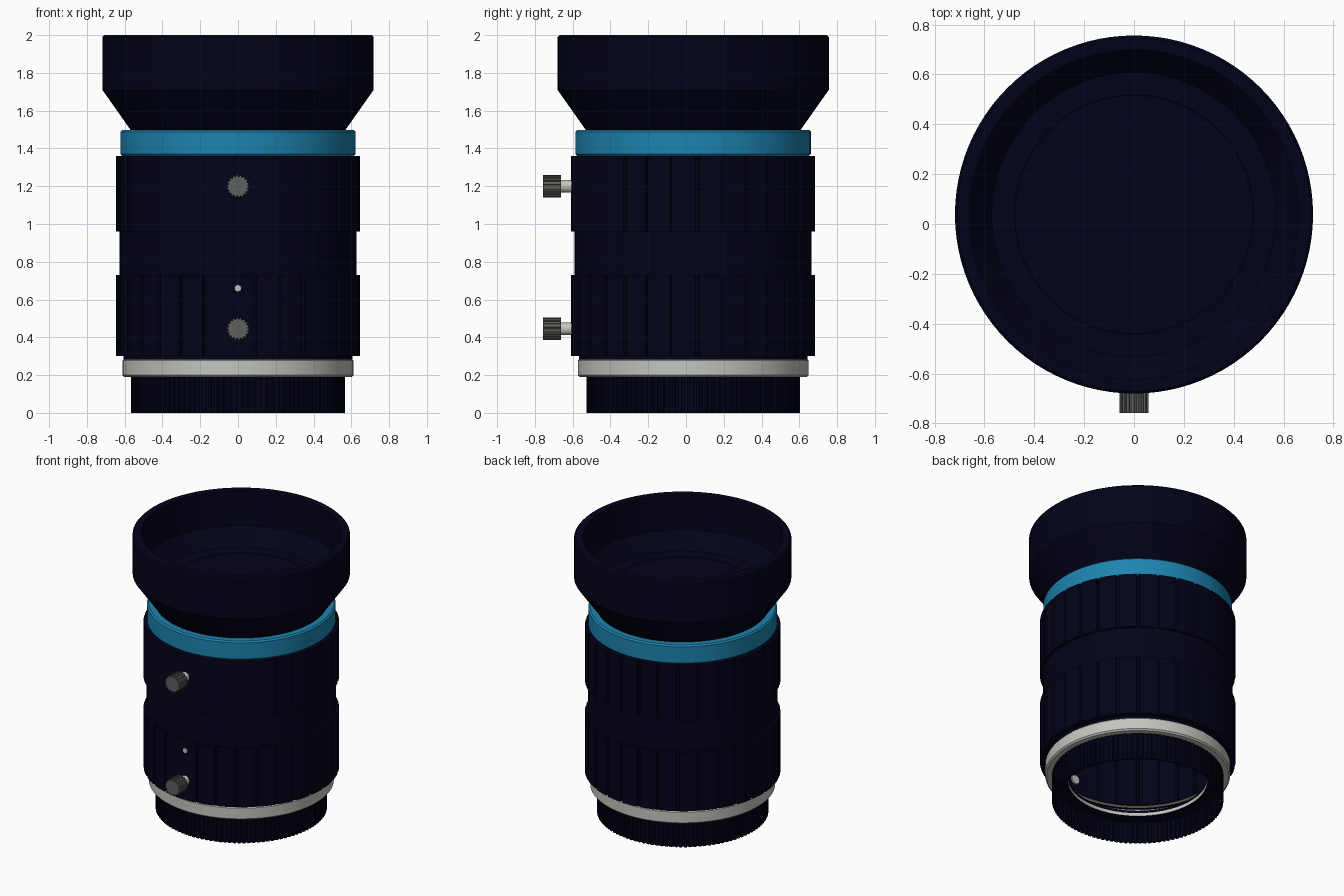
import bpy, bmesh
from math import radians, pi, sin, cos

if "Cube" in bpy.data.objects:
    bpy.data.objects.remove(bpy.data.objects["Cube"], do_unlink=True)

AXIS_Y = 0.038
STEPS = 96


def material(name, rgb):
    m = bpy.data.materials.new(name)
    m.use_nodes = True
    m.diffuse_color = (*rgb, 1)
    m.node_tree.nodes["Principled BSDF"].inputs["Base Color"].default_value = (*rgb, 1)
    return m


navy = material("dark navy", (0.0008, 0.0008, 0.0105))
teal = material("teal blue", (0.012, 0.23, 0.43))
silver = material("silver", (0.56, 0.56, 0.52))
grey = material("screw grey", (0.115, 0.115, 0.108))


def finish(name, bm, mat, angle=30):
    bmesh.ops.remove_doubles(bm, verts=bm.verts, dist=1e-5)
    bmesh.ops.recalc_face_normals(bm, faces=bm.faces)
    me = bpy.data.meshes.new(name)
    bm.to_mesh(me)
    bm.free()
    me.materials.append(mat)
    me.shade_smooth()
    me.set_sharp_from_angle(angle=radians(angle))
    ob = bpy.data.objects.new(name, me)
    ob.location = (0, AXIS_Y, 0)
    bpy.context.collection.objects.link(ob)
    return ob


def lathe(name, profile, mat):
    """Revolve an open (r, z) profile around the lens axis."""
    bm = bmesh.new()
    vs = [bm.verts.new((r, 0, z)) for r, z in profile]
    es = [bm.edges.new(p) for p in zip(vs, vs[1:])]
    bmesh.ops.spin(bm, geom=vs + es, cent=(0, 0, 0), axis=(0, 0, 1),
                   angle=2 * pi, steps=STEPS, use_duplicate=False)
    return finish(name, bm, mat)


def ring(name, r_in, r_out, z0, z1, mat, b=0.01):
    """Shell with bevelled outer rims and lips reaching in to r_in."""
    return lathe(name, [(r_in, z0), (r_out - b, z0), (r_out, z0 + b),
                        (r_out, z1 - b), (r_out - b, z1), (r_in, z1)], mat)


def grooved(name, r_in, r_out, depth, count, land, z0, z1, mat, skip=0, phase=0):
    """Shell with straight grooves, left plain within skip degrees of the front."""
    outline = []
    pitch = 2 * pi / count
    gap = 1 - land
    for i in range(count):
        start = -pi / 2 + i * pitch + radians(phase)
        mid = (i + (1 + land) / 2) * pitch
        plain = min(mid, 2 * pi - mid) < radians(skip)
        low = r_out if plain else r_out - depth
        for k in range(4):
            outline.append((start + pitch * land * k / 3, r_out))
        outline.append((start + pitch * (land + gap * 0.15), low))
        outline.append((start + pitch * (land + gap * 0.85), low))
    bm = bmesh.new()
    loops = []
    for inner, z in ((True, z0), (False, z0), (False, z1), (True, z1)):
        loops.append([bm.verts.new(((r_in if inner else r) * cos(a),
                                    (r_in if inner else r) * sin(a), z))
                      for a, r in outline])
    n = len(outline)
    for a, b in zip(loops, loops[1:]):
        for i in range(n):
            j = (i + 1) % n
            bm.faces.new((a[i], a[j], b[j], b[i]))
    return finish(name, bm, mat, 25)


# Flared hood with its thick rim and sloping inner wall
lathe("hood", [(0.57, 1.48), (0.57, 1.5), (0.718, 1.71), (0.718, 1.99),
               (0.708, 2.0), (0.66, 2.0), (0.66, 1.745), (0.57, 1.63)], navy)

# Front plate and almost flat glass
lathe("front_glass", [(0.57, 1.63), (0.48, 1.63), (0.478, 1.627),
                      (0.25, 1.629), (0, 1.63)], navy)

# Stacked hollow barrel sections
ring("accent_ring", 0.57, 0.623, 1.36, 1.498, teal)
grooved("upper_grip", 0.60, 0.646, 0.023, 30, 0.84, 0.96, 1.36, navy, 50, -3)
ring("middle_barrel", 0.60, 0.627, 0.73, 0.96, navy, b=0.001)
grooved("lower_grip", 0.60, 0.646, 0.023, 30, 0.84, 0.30, 0.73, navy, 5, -3)
ring("lower_collar", 0.58, 0.605, 0.28, 0.305, navy, b=0.003)
ring("silver_ring", 0.56, 0.611, 0.19, 0.287, silver)

# Threaded mount with a recessed flange
grooved("mount_thread", 0.55, 0.566, 0.01, 110, 0.55, 0, 0.19, navy)
ring("mount_flange", 0.46, 0.552, 0.15, 0.19, navy, b=0.002)
lathe("mount_lip", [(0.46, 0.15), (0.46, 0.172)], silver)
lathe("mount_bore", [(0.46, 0.172), (0.46, 0.19)], navy)

# Locking thumbscrews on the front
for label, z in (("upper", 1.2), ("lower", 0.445)):
    parts = [
        ring(label + "_screw_shaft", 0, 0.033, 0.635, 0.71, silver, b=0.002),
        grooved(label + "_screw_head", 0, 0.059, 0.007, 18, 0.5, 0.70, 0.795, grey),
    ]
    for p in parts:
        p.rotation_euler = (pi / 2, 0, 0)
        p.location.z = z

# Index dot above the lower screw
dot = ring("index_dot", 0, 0.018, 0.64, 0.648, silver, b=0.001)
dot.rotation_euler = (pi / 2, 0, 0)
dot.location.z = 0.66
